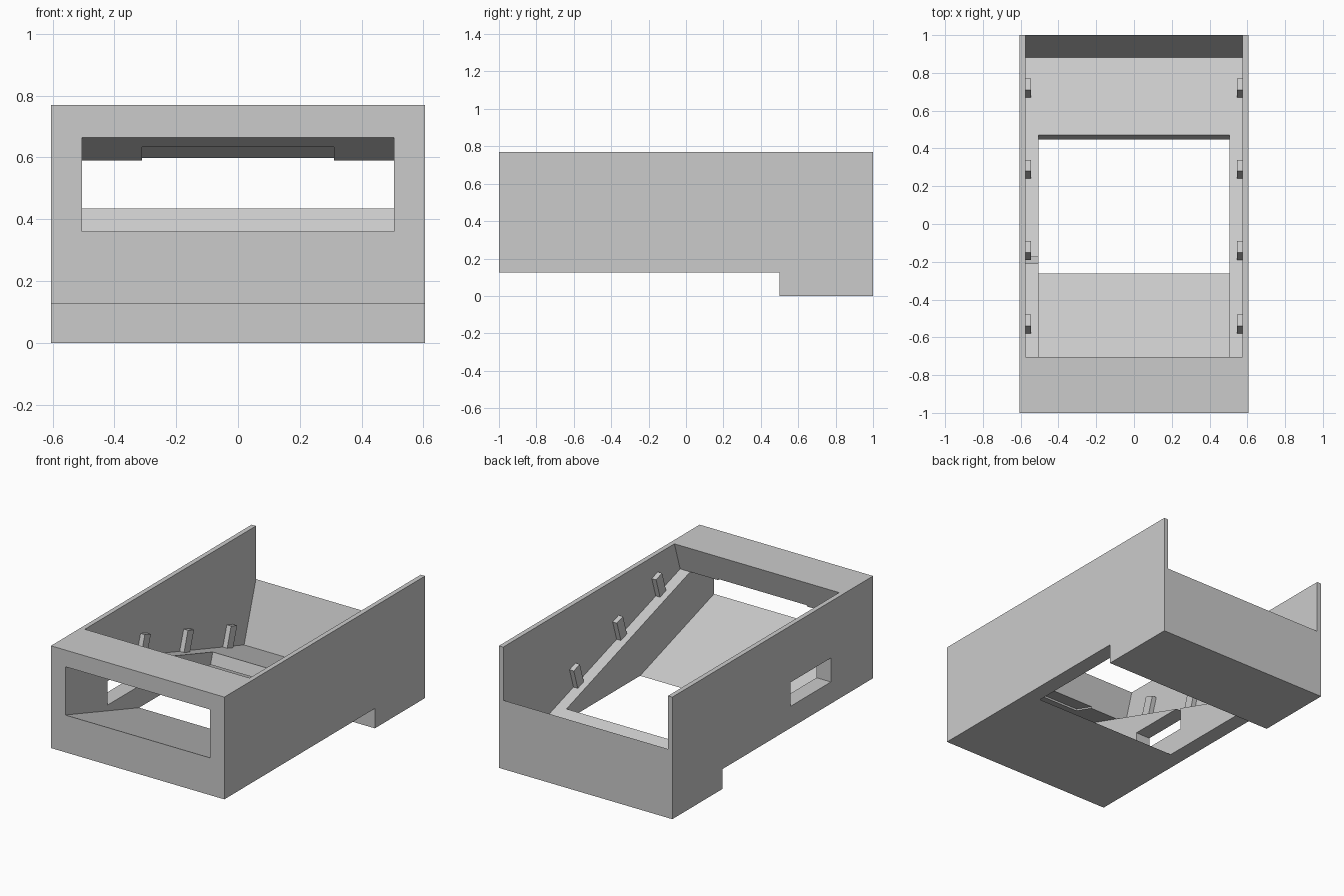
import bpy, bmesh

SLOPE = 0.319           # fall of the tilted tray per unit of depth
HALF_W, TRAY_W, SLOT_W = 0.605, 0.575, 0.505


def floor_z(y):
    return 0.665 - SLOPE * (y + 1)


def up(y, z, h):
    """Point reached from (y, z) by rising h, square to the tray floor."""
    return (y + h * SLOPE, z + h)


grey = bpy.data.materials.new("light_grey")
grey.use_nodes = True
colour = (0.6, 0.6, 0.6, 1)
grey.diffuse_color = colour
grey.node_tree.nodes["Principled BSDF"].inputs["Base Color"].default_value = colour

cube = bpy.data.objects.get("Cube")
if cube:
    bpy.data.objects.remove(cube, do_unlink=True)


def extrude_profile(name, profile, x0, x1):
    """Solid made from a (y, z) outline swept from x0 to x1."""
    bm = bmesh.new()
    face = bm.faces.new([bm.verts.new((x0, y, z)) for y, z in profile])
    swept = bmesh.ops.extrude_face_region(bm, geom=[face])["geom"]
    verts = [v for v in swept if isinstance(v, bmesh.types.BMVert)]
    bmesh.ops.translate(bm, verts=verts, vec=(x1 - x0, 0, 0))
    bmesh.ops.recalc_face_normals(bm, faces=bm.faces)
    mesh = bpy.data.meshes.new(name)
    bm.to_mesh(mesh)
    bm.free()
    mesh.materials.append(grey)
    obj = bpy.data.objects.new(name, mesh)
    bpy.context.collection.objects.link(obj)
    return obj


def cut(target, name, profile, x0, x1):
    cutter = extrude_profile(name, profile, x0, x1)
    cutter.hide_render = True
    mod = target.modifiers.new(name, "BOOLEAN")
    mod.operation, mod.solver, mod.object = "DIFFERENCE", "EXACT", cutter
    bpy.context.view_layer.objects.active = target
    bpy.ops.object.modifier_apply(modifier=name)
    bpy.data.objects.remove(cutter, do_unlink=True)


# Housing with a deeper foot at the back
housing = extrude_profile("housing", [(-1, 0.125), (0.5, 0.125), (0.5, 0), (1, 0),
                                      (1, 0.77), (-1, 0.77)], -HALF_W, HALF_W)

# Tilted tray, open at the top and over the back wall
front, back = (-0.763, floor_z(-0.763)), (0.882, floor_z(0.882))
cut(housing, "tray_cutter", [front, back, up(*back, 0.8), up(*front, 0.6)],
    -TRAY_W, TRAY_W)

# Slot running from the front window down through the underside
end = (0.47, floor_z(0.47))
cut(housing, "slot_cutter",
    [(-1.1, floor_z(-1.1)), front, (0, 0.5), end, up(*end, -0.3),
     (0.2, floor_z(0.2) - 0.305), (-1.1, floor_z(-1.1) - 0.305)], -SLOT_W, SLOT_W)

# Shallow relief in the slot ceiling
relief = (-0.9, floor_z(-0.9))
cut(housing, "relief_cutter",
    [up(*relief, -0.03), up(*relief, 0.01), (-0.72, floor_z(-0.72) + 0.01),
     (-0.72, floor_z(-0.72) - 0.03)], -0.31, 0.31)

# Port through the right wall
cut(housing, "port_cutter", [(-0.58, 0.262), (-0.175, 0.262), (-0.175, 0.413),
                             (-0.58, 0.413)], -0.7, -0.45)

# Retaining pegs along both tray walls
for side, label in ((-1, "right"), (1, "left")):
    for i, y in enumerate((-0.58, -0.19, 0.24, 0.67)):
        a, b = (y, floor_z(y)), (y + 0.06, floor_z(y + 0.06))
        extrude_profile(f"{label}_peg_{i + 1}", [a, b, up(*b, 0.125), up(*a, 0.125)],
                        side * 0.545, side * TRAY_W)
